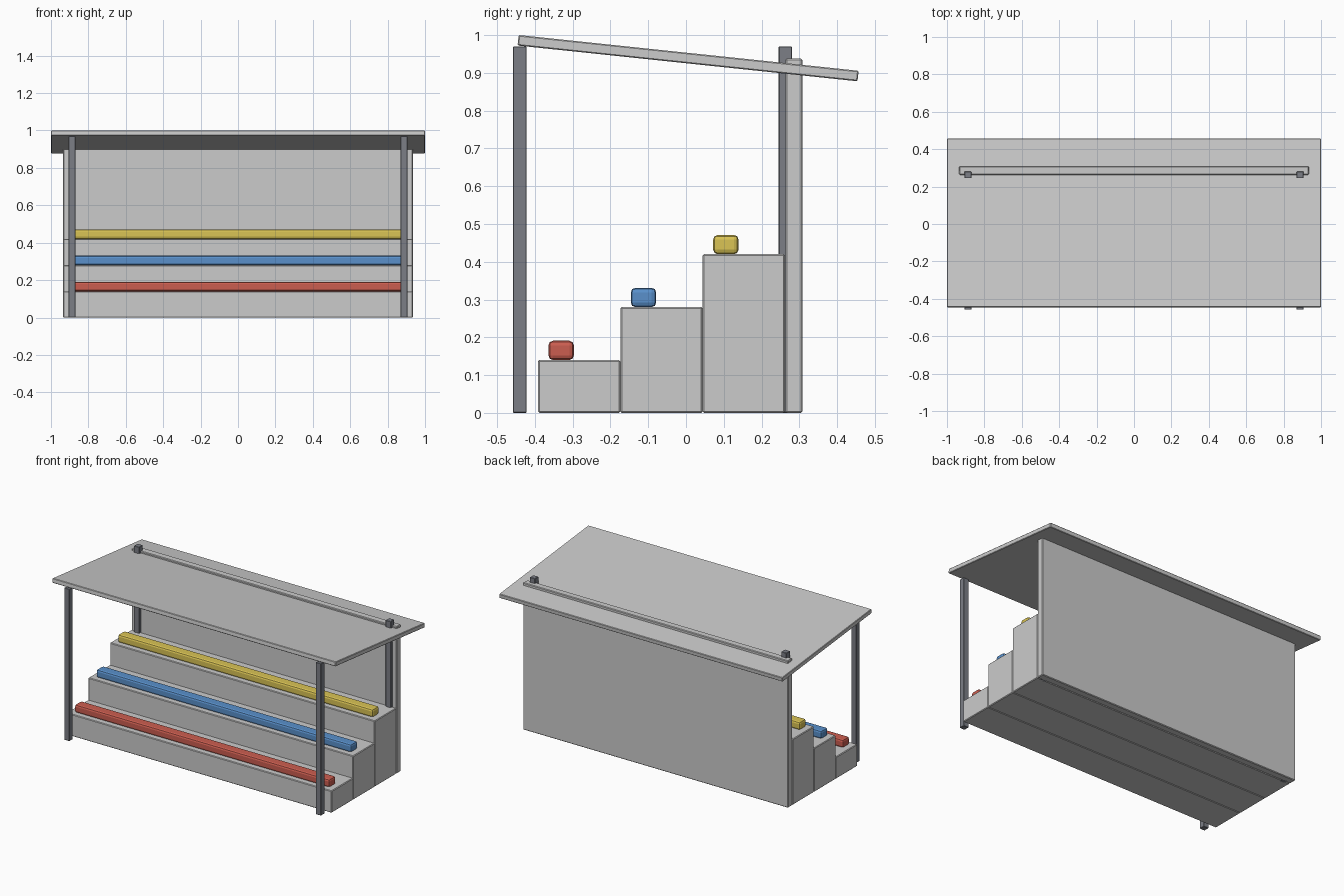
import bpy
from math import radians

if "Cube" in bpy.data.objects:
    bpy.data.objects.remove(bpy.data.objects["Cube"])


def paint(name, rgb):
    mat = bpy.data.materials.new(name)
    mat.diffuse_color = (*rgb, 1)
    mat.use_nodes = True
    mat.node_tree.nodes["Principled BSDF"].inputs["Base Color"].default_value = mat.diffuse_color
    return mat


def box(name, x, y, z, bevel=0.003, segments=1, mat=None, tilt=0):
    """Bevelled box from (min, max) ranges on each axis."""
    spans = (x, y, z)
    bpy.ops.mesh.primitive_cube_add(size=1, location=[(a + b) / 2 for a, b in spans])
    ob = bpy.context.object
    ob.name = name
    ob.scale = [b - a for a, b in spans]
    bpy.ops.object.transform_apply(location=False, rotation=False, scale=True)
    ob.rotation_euler.x = tilt
    mod = ob.modifiers.new("edge_bevel", 'BEVEL')
    mod.width = bevel
    mod.segments = segments
    if mat:
        ob.data.materials.append(mat)
    return ob


steel = paint("steel", (0.2, 0.21, 0.24))
seat_colours = {
    "red": (0.6, 0.11, 0.08),
    "blue": (0.1, 0.28, 0.6),
    "yellow": (0.7, 0.55, 0.09),
}

# Stepped terraces, each with a coloured bench
for i, (colour, rgb) in enumerate(seat_colours.items()):
    front, top = -0.392 + 0.218 * i, 0.14 * (i + 1)
    box(f"terrace_step_{i + 1}", (-0.935, 0.935), (front, front + 0.218), (0, top), 0.004)
    box(f"{colour}_bench", (-0.9, 0.9), (front + 0.028, front + 0.095),
        (top, top + 0.051), 0.012, 2, paint(f"{colour}_paint", rgb))

# Back wall
box("back_wall", (-0.935, 0.935), (0.263, 0.308), (0, 0.938), 0.004)

# Four roof posts
for row, y in (("front", -0.44), ("back", 0.263)):
    for side, x in (("left", -0.888), ("right", 0.888)):
        box(f"{row}_{side}_post", (x - 0.018, x + 0.018), (y - 0.018, y + 0.018),
            (0, 0.97), 0.002, 1, steel)

# Roof slab sloping down to the back
box("roof", (-1, 1), (-0.447, 0.458), (0.925, 0.953), 0.003, tilt=radians(-6))
